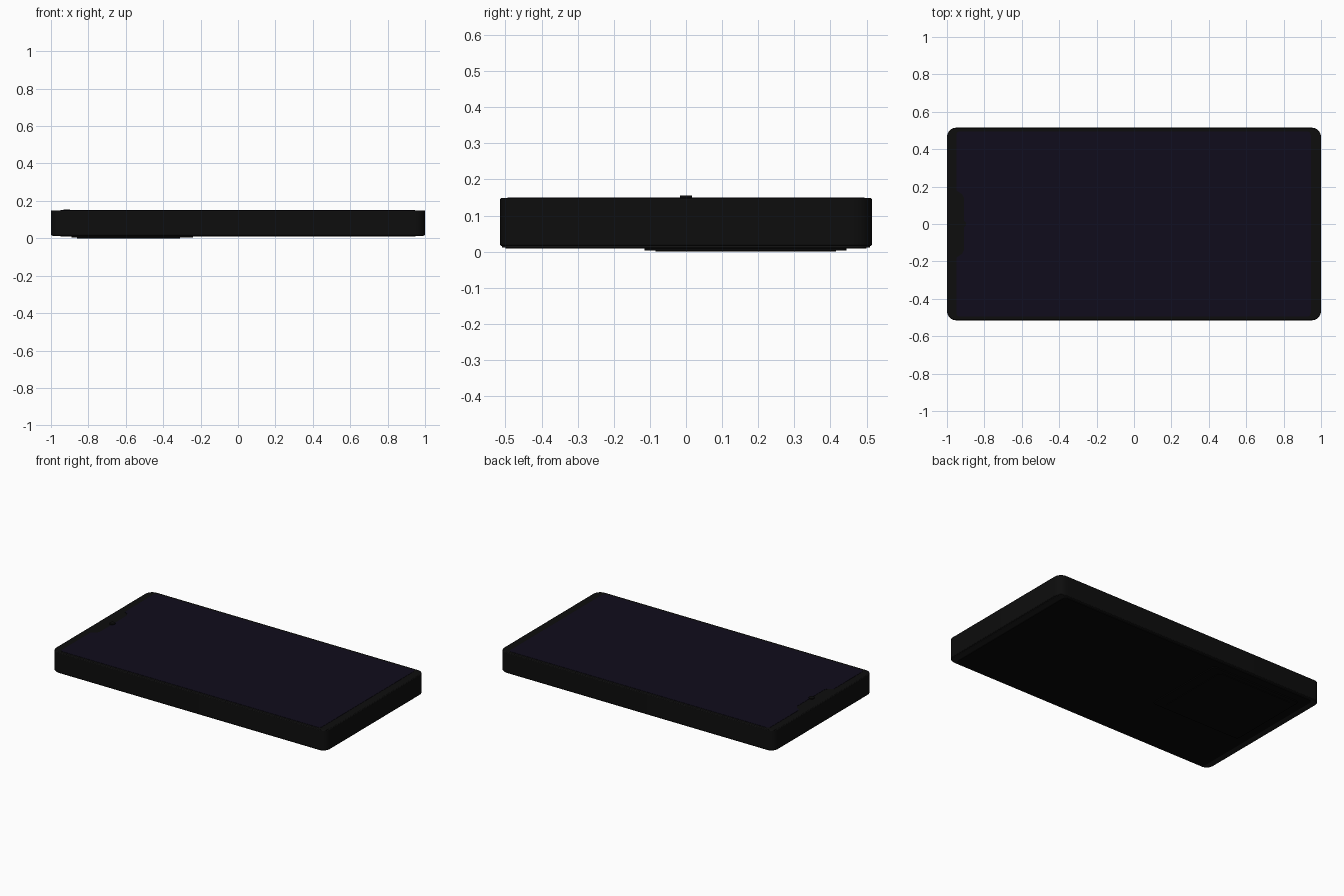
import bpy, bmesh, math

if "Cube" in bpy.data.objects:
    bpy.data.objects.remove(bpy.data.objects["Cube"])

def material(name, color):
    m = bpy.data.materials.new(name)
    m.diffuse_color = (*color, 1)
    m.use_nodes = True
    m.node_tree.nodes["Principled BSDF"].inputs["Base Color"].default_value = m.diffuse_color
    return m

black = material("frame_black", (0.004, 0.004, 0.004))
grey = material("rim_grey", (0.011, 0.011, 0.011))
back = material("back_black", (0.0025, 0.0025, 0.0025))
violet = material("screen_violet", (0.0052, 0.0038, 0.0116))

def rounded(x0, x1, y0, y1, r, n=8):
    """Counter-clockwise outline of a rounded rectangle."""
    pts = []
    for cx, cy, a in ((x1-r, y1-r, 0), (x0+r, y1-r, 90), (x0+r, y0+r, 180), (x1-r, y0+r, 270)):
        for i in range(n + 1):
            t = math.radians(a + 90 * i / n)
            pts.append((cx + r * math.cos(t), cy + r * math.sin(t)))
    return pts

def slab(name, outline, z0, z1, mat, bevel=0):
    """Extrude an outline between two heights, optionally rounding its rims."""
    bm = bmesh.new()
    face = bm.faces.new([bm.verts.new((x, y, z0)) for x, y in outline])
    new = bmesh.ops.extrude_face_region(bm, geom=[face])["geom"]
    bmesh.ops.translate(bm, vec=(0, 0, z1 - z0), verts=[v for v in new if isinstance(v, bmesh.types.BMVert)])
    bmesh.ops.recalc_face_normals(bm, faces=bm.faces)
    me = bpy.data.meshes.new(name)
    bm.to_mesh(me)
    bm.free()
    ob = bpy.data.objects.new(name, me)
    bpy.context.collection.objects.link(ob)
    me.materials.append(mat)
    if bevel:
        b = ob.modifiers.new("rim", "BEVEL")
        b.width, b.segments, b.limit_method = bevel, 2, "ANGLE"
        b.angle_limit = math.radians(50)
    bpy.context.view_layer.objects.active = ob
    ob.select_set(True)
    bpy.ops.object.shade_smooth_by_angle(angle=math.radians(30))
    ob.select_set(False)
    return ob

# Main casing and its lighter lower rim
slab("casing", rounded(-1, 1, -0.515, 0.515, 0.05), 0.015, 0.149, black, 0.005)
slab("lower_rim", rounded(-0.993, 0.993, -0.51, 0.51, 0.045), 0.012, 0.016, grey)

# Back panel and raised square plate with an inner step
slab("back_panel", rounded(-0.95, 0.95, -0.5, 0.5, 0.03), 0.009, 0.016, back)
slab("camera_plate", rounded(-0.89, -0.24, -0.115, 0.445, 0.02), 0.003, 0.012, back)
slab("camera_window", rounded(-0.86, -0.31, -0.085, 0.415, 0.02), 0, 0.005, back)

# Screen with a notch in its left edge
outline = rounded(-0.95, 0.945, -0.495, 0.495, 0.02)
notch = [(-0.95, 0.18), (-0.92, 0.16), (-0.91, 0.14), (-0.91, -0.14), (-0.92, -0.16), (-0.95, -0.18)]
slab("screen", outline[:18] + notch + outline[18:], 0.14, 0.1505, violet)

# Small raised sensor in the notch
slab("sensor", rounded(-0.932, -0.898, -0.017, 0.017, 0.016), 0.145, 0.155, black)
